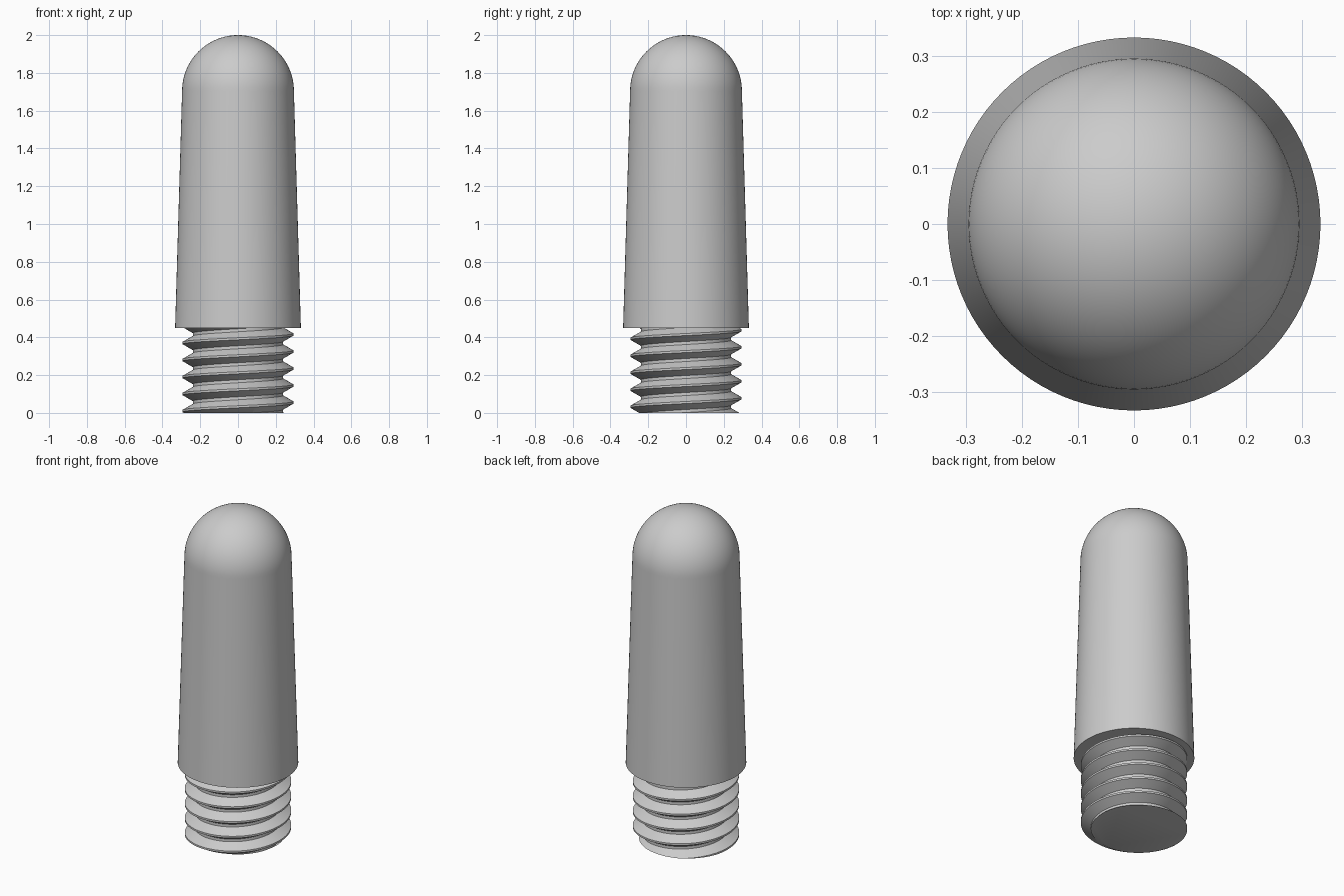
import bpy, bmesh, math

cube = bpy.data.objects.get("Cube")
if cube:
    bpy.data.objects.remove(cube, do_unlink=True)

grey = bpy.data.materials.new("grey")
grey.use_nodes = True
grey.diffuse_color = (0.6, 0.6, 0.6, 1)
grey.node_tree.nodes["Principled BSDF"].inputs["Base Color"].default_value = grey.diffuse_color

SEGMENTS = 96
BODY_BASE = 0.45


def finish(bm, name):
    bmesh.ops.recalc_face_normals(bm, faces=bm.faces)
    mesh = bpy.data.meshes.new(name)
    bm.to_mesh(mesh)
    bm.free()
    mesh.materials.append(grey)
    obj = bpy.data.objects.new(name, mesh)
    bpy.context.collection.objects.link(obj)
    bpy.ops.object.select_all(action='DESELECT')
    obj.select_set(True)
    bpy.context.view_layer.objects.active = obj
    bpy.ops.object.shade_smooth_by_angle(angle=math.radians(30))
    return obj


def sweep(profile, steps, turns=1, pitch=0.0):
    """Spin (radius, z) points about z, rising by pitch each turn."""
    bm = bmesh.new()
    verts = [bm.verts.new((r, 0, z)) for r, z in profile]
    edges = [bm.edges.new(pair) for pair in zip(verts, verts[1:])]
    bmesh.ops.spin(bm, geom=verts + edges, cent=(0, 0, 0), axis=(0, 0, 1),
                   dvec=(0, 0, pitch * turns / steps),
                   angle=math.tau * turns, steps=steps)
    bmesh.ops.remove_doubles(bm, verts=bm.verts, dist=0.0002)
    return bm


# Tapered body with a domed tip
dome_r = 0.296
dome_z = 2 - dome_r
profile = [(0, BODY_BASE), (0.333, BODY_BASE)]
for i in range(25):
    a = math.pi / 2 * i / 24
    profile.append((dome_r * math.cos(a), dome_z + dome_r * math.sin(a)))
finish(sweep(profile, SEGMENTS), "tapered_body")

# Right-handed screw thread, one pitch of profile swept up a helix
pitch, root, crest = 0.09, 0.239, 0.294
start = 0.055 - 2.5 * pitch
tooth = [(root, 0), (root, 0.008), (crest, 0.0395), (crest, 0.0505),
         (root, 0.082), (root, pitch)]
turns = 8
bm = sweep([(r, start + z) for r, z in tooth], SEGMENTS * turns, turns, pitch)

# Trim the thread flat at the foot and just inside the body
for z, direction in ((0, -1), (BODY_BASE + 0.01, 1)):
    cut = bmesh.ops.bisect_plane(bm, geom=bm.verts[:] + bm.edges[:] + bm.faces[:],
                                 dist=0.00001, plane_co=(0, 0, z),
                                 plane_no=(0, 0, direction), clear_outer=True)
    rim = [e for e in cut["geom_cut"] if isinstance(e, bmesh.types.BMEdge)]
    bmesh.ops.contextual_create(bm, geom=rim)
finish(bm, "threaded_stem")
